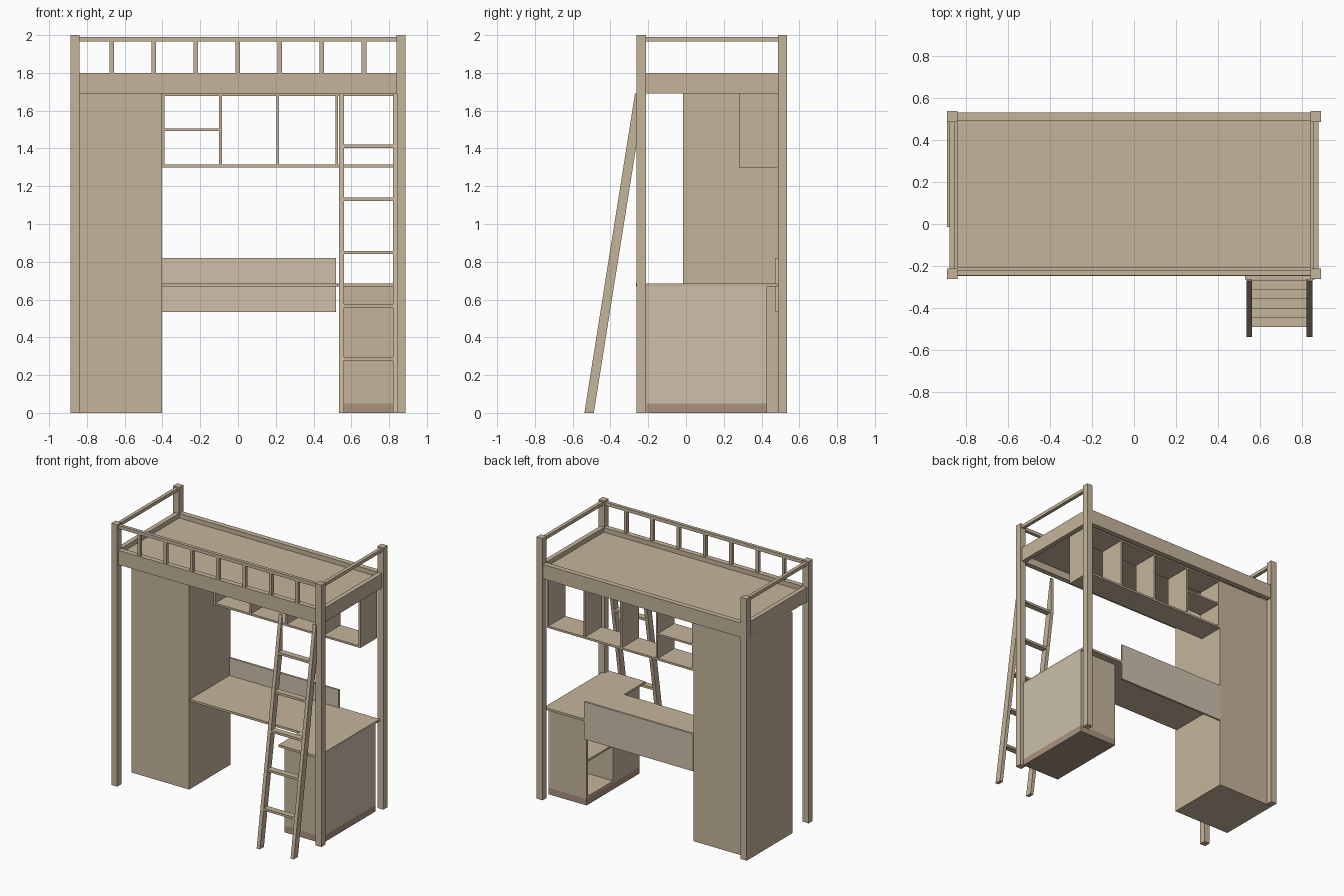
import bpy, bmesh

if "Cube" in bpy.data.objects:
    bpy.data.objects.remove(bpy.data.objects["Cube"])


def material(name, rgb):
    m = bpy.data.materials.new(name)
    m.diffuse_color = (*rgb, 1)
    m.use_nodes = True
    m.node_tree.nodes["Principled BSDF"].inputs["Base Color"].default_value = m.diffuse_color
    return m


WOOD = material("wood", (0.56, 0.46, 0.33))
PALE = material("pale_wood", (0.61, 0.53, 0.41))
BROWN = material("plinth_brown", (0.40, 0.29, 0.21))


def prism(name, pts, axis, lo, hi, mat=WOOD):
    """Extrude a 2D outline along 'x' (outline in y,z) or 'z' (outline in x,y)."""
    bm = bmesh.new()
    place = (lambda p: (lo, *p)) if axis == "x" else (lambda p: (*p, lo))
    face = bm.faces.new([bm.verts.new(place(p)) for p in pts])
    ext = bmesh.ops.extrude_face_region(bm, geom=[face])
    verts = [g for g in ext["geom"] if isinstance(g, bmesh.types.BMVert)]
    d = hi - lo
    bmesh.ops.translate(bm, verts=verts, vec=(d, 0, 0) if axis == "x" else (0, 0, d))
    bmesh.ops.recalc_face_normals(bm, faces=bm.faces)
    me = bpy.data.meshes.new(name)
    bm.to_mesh(me)
    bm.free()
    me.materials.append(mat)
    ob = bpy.data.objects.new(name, me)
    bpy.context.collection.objects.link(ob)
    return ob


def box(name, x, y, z, mat=WOOD):
    return prism(name, [(x[0], y[0]), (x[1], y[0]), (x[1], y[1]), (x[0], y[1])], "z", *z, mat)


# Corner posts
for side, x in (("left", (-0.888, -0.838)), ("right", (0.838, 0.888))):
    for end, y in (("front", (-0.262, -0.212)), ("back", (0.486, 0.536))):
        box(f"{end}_{side}_post", x, y, (0, 2))

# Bed frame and deck
box("front_bed_rail", (-0.84, 0.84), (-0.247, -0.207), (1.69, 1.80))
box("back_bed_rail", (-0.84, 0.84), (0.49, 0.53), (1.69, 1.80))
for side, s in (("left", -1), ("right", 1)):
    xs = sorted((s * 0.84, s * 0.875))
    box(f"{side}_bed_rail", xs, (-0.212, 0.486), (1.69, 1.80))
    xs = sorted((s * 0.85, s * 0.876))
    box(f"{side}_guard_rail", xs, (-0.212, 0.486), (1.965, 1.99))
box("bed_deck", (-0.84, 0.84), (-0.207, 0.49), (1.745, 1.765))

# Front guard rail with balusters
box("front_guard_rail", (-0.84, 0.84), (-0.245, -0.22), (1.965, 1.99))
for i in range(7):
    x = -0.668 + i * 0.2225
    box(f"baluster_{i + 1}", (x - 0.012, x + 0.012), (-0.245, -0.22), (1.80, 1.965))

# Wardrobe
box("wardrobe", (-0.888, -0.402), (-0.015, 0.484), (0, 1.69))

# Open hanging shelf
SY = (0.28, 0.484)
box("shelf_bottom", (-0.402, 0.838), SY, (1.30, 1.315))
box("shelf_top", (-0.402, 0.838), SY, (1.678, 1.69))
box("shelf_middle_board", (-0.388, -0.10), SY, (1.492, 1.505))
for i, x in enumerate((-0.395, -0.093, 0.21, 0.522, 0.831)):
    box(f"shelf_divider_{i + 1}", (x - 0.007, x + 0.007), SY, (1.315, 1.678))

# L-shaped desk top and its back panel
prism("desk_top", [(-0.402, -0.005), (0.527, -0.005), (0.527, -0.264), (0.86, -0.264),
                   (0.86, 0.484), (-0.402, 0.484)], "z", 0.669, 0.686)
box("desk_back_panel", (-0.402, 0.52), (0.472, 0.488), (0.535, 0.82), PALE)

# Cabinet under the desk: closed front half, open cubby at the back facing left
CX = (0.54, 0.86)
box("cabinet_plinth", CX, (-0.21, 0.43), (0, 0.05), BROWN)
box("cabinet_front_block", (0.54, 0.845), (-0.21, 0.11), (0.05, 0.669))
box("cabinet_right_side", (0.845, 0.86), (-0.21, 0.43), (0.05, 0.669), PALE)
box("cabinet_back", (0.54, 0.845), (0.415, 0.43), (0.05, 0.669))
box("cabinet_floor", (0.54, 0.845), (0.11, 0.415), (0.05, 0.065))
box("cabinet_shelf", (0.55, 0.845), (0.11, 0.415), (0.32, 0.335))

# Leaning ladder
TOP = 1.69


def lean(z):
    return -0.538 + 0.268 * z / TOP


for side, x in (("left", (0.534, 0.561)), ("right", (0.821, 0.848))):
    prism(f"ladder_{side}_stile", [(lean(0), 0), (lean(0) + 0.05, 0), (-0.262, 1.42),
                                   (-0.262, TOP), (lean(TOP), TOP)], "x", *x)
for i in range(5):
    z = 0.287 + i * 0.281
    y = lean(z)
    box(f"ladder_rung_{i + 1}", (0.561, 0.821), (y + 0.002, y + 0.048), (z - 0.009, z + 0.009))
